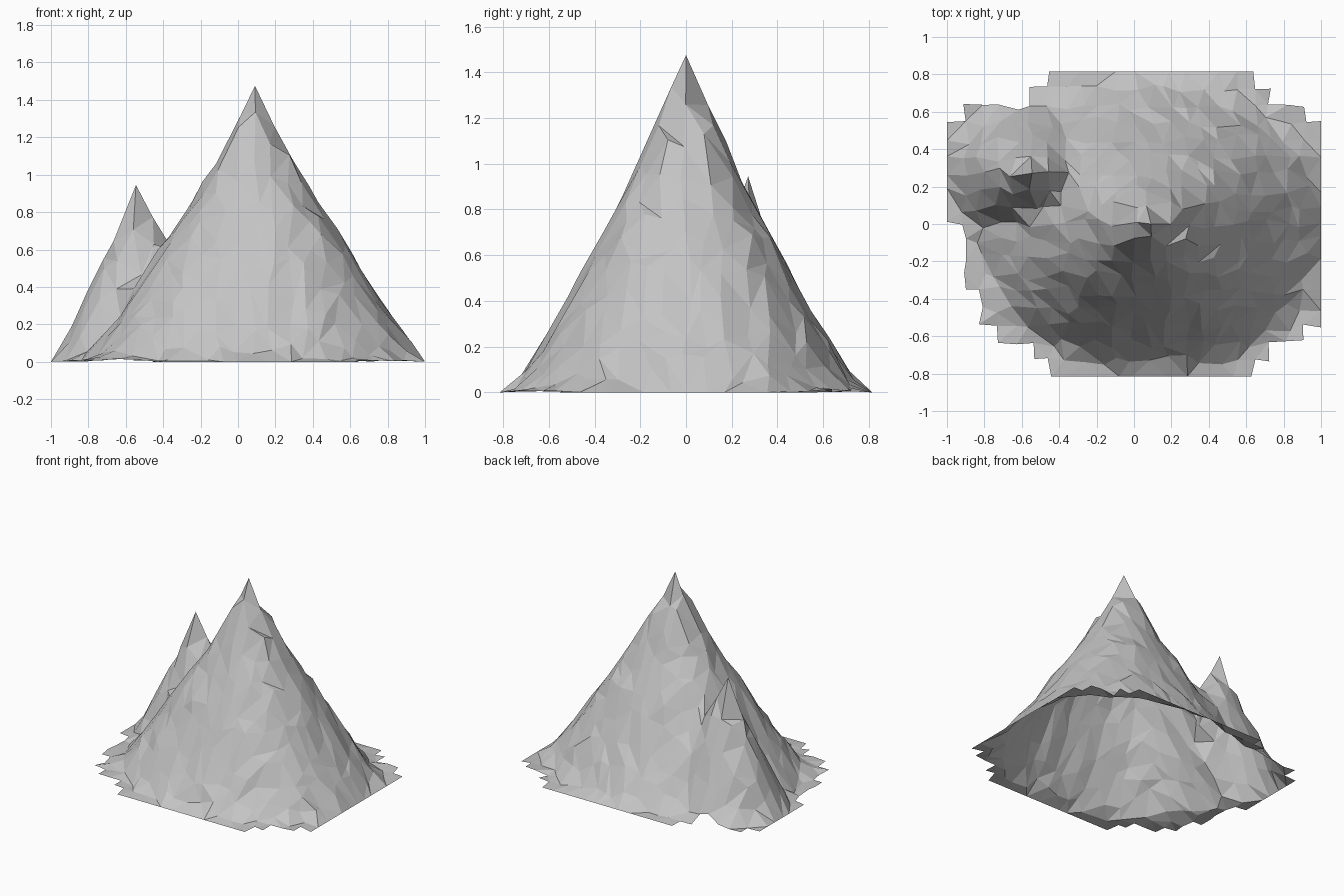
import bpy, bmesh, math, random

random.seed(5)
if bpy.data.objects.get("Cube"):
    bpy.data.objects.remove(bpy.data.objects["Cube"], do_unlink=True)

CELL = 1 / 11                       # terrain grid spacing
COLS, ROWS = range(-12, 11), range(-9, 10)
PEAK_X = 1 / 11                     # main summit sits right of centre
SQUASH = 1.2                        # peaks are narrower front to back
MAIN = [1.475, 1.29, 1.14, 0.96, 0.82, 0.70, 0.54, 0.39, 0.26, 0.13, 0.02, 0]
SIDE = [0.945, 0.71, 0.54, 0.36, 0.15, 0]
SIDE_COL, SIDE_ROW = -7, 3
MAIN_REACH, SIDE_REACH = 10.85, 4.75


def profile(heights, r):
    """Height along a slope, r cells away from its summit."""
    i = int(r)
    if i >= len(heights) - 1:
        return 0.0
    return heights[i] + (heights[i + 1] - heights[i]) * (r - i)


def height(c, r):
    """Higher of the two peaks; the side peak breaks off towards the main one."""
    bulge = 2.25                    # main slopes are slightly squared off
    spread = (abs(c) ** bulge + abs(r * SQUASH) ** bulge) ** (1 / bulge)
    main = profile(MAIN, spread)
    dc, dr = c - SIDE_COL, (r - SIDE_ROW) * SQUASH
    if dc > 2.45:
        return main
    if dc > 0:
        dc *= 0.8
    return max(main, profile(SIDE, math.hypot(dc, dr)))


def covered(c, r, col, row, reach):
    """True when the cell's corner nearest to a summit is within its reach."""
    near_c = c - col if c >= col else c + 1 - col
    near_r = r - row if r >= row else r + 1 - row
    return math.hypot(near_c, near_r * SQUASH) < reach


rock = bpy.data.materials.new("grey rock")
rock.use_nodes = True
grey = (0.55, 0.55, 0.55, 1)
rock.diffuse_color = grey
rock.node_tree.nodes["Principled BSDF"].inputs["Base Color"].default_value = grey

# Jittered terrain points: summits and the straight edges stay in place
bm = bmesh.new()
points = {}
for c in COLS:
    for r in ROWS:
        x, y = c, r
        summit = (c, r) in ((0, 0), (SIDE_COL, SIDE_ROW))
        edge = height(c, r) < 0.01
        if not summit:
            slide = 0.15 if edge else 0.33
            if abs(r) < 9:
                y += random.uniform(-slide, slide)
            if -12 < c < 10:
                x += random.uniform(-slide, slide)
        z = height(x, y)
        if abs(r) == 9 or c in (-12, 10):
            z = 0
        elif edge:
            z = random.uniform(0, 0.015)
        elif not summit:
            z = max(0.005, z + random.uniform(-0.03, 0.02))
        points[c, r] = bm.verts.new((PEAK_X + x * CELL, y * 0.815 / 9, z))

# Two facets per cell, leaving a stepped outline around the foot
for c in COLS[:-1]:
    for r in ROWS[:-1]:
        if (covered(c, r, 0, 0, MAIN_REACH)
                or covered(c, r, SIDE_COL, SIDE_ROW, SIDE_REACH)):
            ring = [(c, r), (c + 1, r), (c + 1, r + 1), (c, r + 1)]
            a, b, d, e = [points[p] for p in ring]
            # fold each cell along its shorter diagonal
            if (a.co - d.co).length < (b.co - e.co).length:
                bm.faces.new((a, b, d))
                bm.faces.new((a, d, e))
            else:
                bm.faces.new((a, b, e))
                bm.faces.new((b, d, e))
bmesh.ops.delete(bm, geom=[v for v in bm.verts if not v.link_faces], context='VERTS')

mesh = bpy.data.meshes.new("mountain")
bm.to_mesh(mesh)
bm.free()
mesh.materials.append(rock)
mountain = bpy.data.objects.new("mountain", mesh)
bpy.context.collection.objects.link(mountain)
